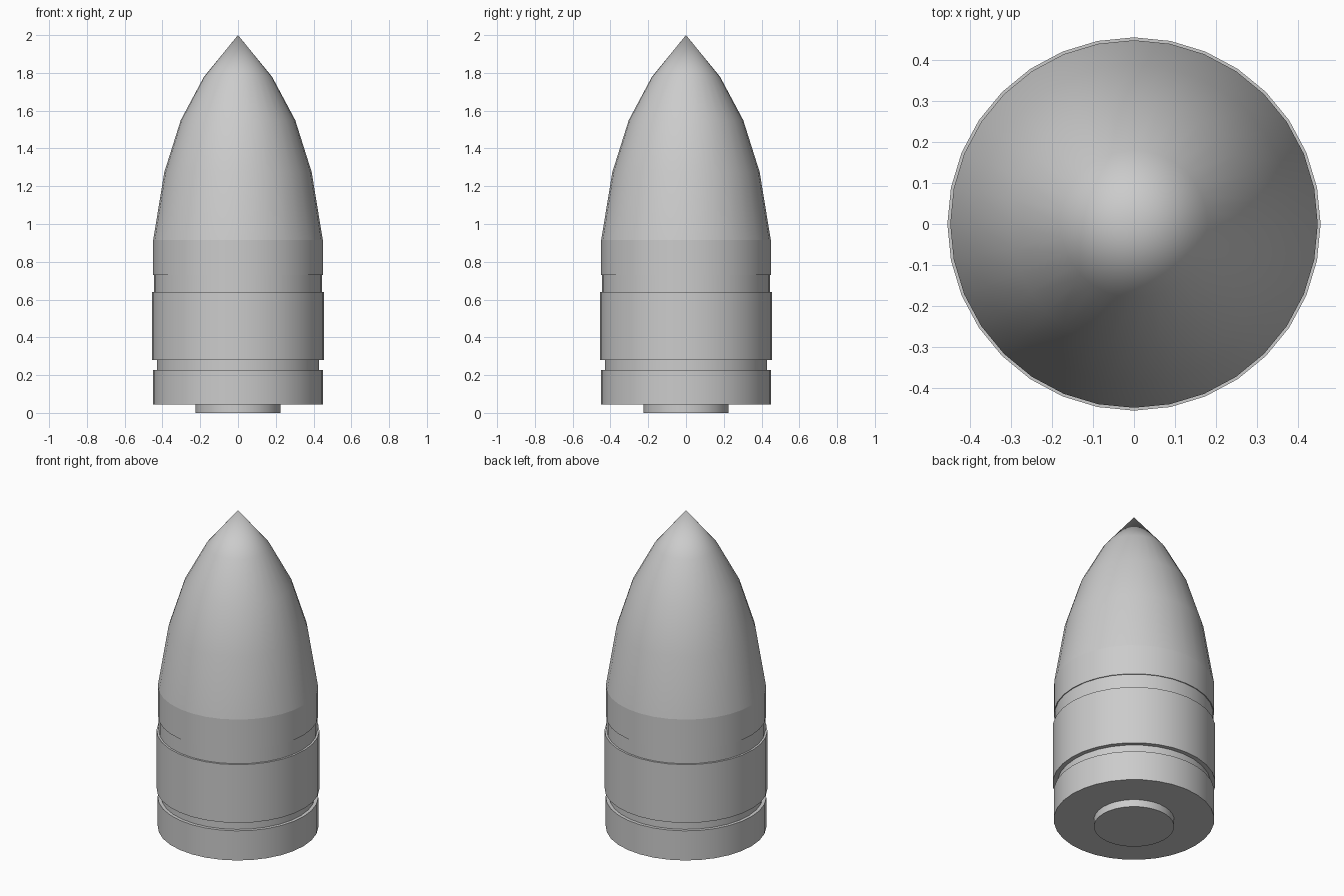
import bpy
import bmesh
import math

SIDES = 32

cube = bpy.data.objects.get("Cube")
if cube:
    bpy.data.objects.remove(cube, do_unlink=True)

# Single plain metal colour
metal = bpy.data.materials.new("grey metal")
metal.use_nodes = True
colour = (0.6, 0.6, 0.6, 1.0)
metal.diffuse_color = colour
metal.node_tree.nodes["Principled BSDF"].inputs["Base Color"].default_value = colour


def turned(name, profile, cap_bottom=True, cap_top=True):
    """Revolve a (radius, height) profile around z."""
    bm = bmesh.new()
    rings = []
    for r, z in profile:
        if r == 0:
            rings.append([bm.verts.new((0, 0, z))] * SIDES)
            continue
        angles = [2 * math.pi * i / SIDES for i in range(SIDES)]
        rings.append([bm.verts.new((r * math.cos(a), r * math.sin(a), z)) for a in angles])
    for low, high in zip(rings, rings[1:]):
        for i in range(SIDES):
            j = (i + 1) % SIDES
            corners = [low[i], low[j], high[j], high[i]]
            bm.faces.new(list(dict.fromkeys(corners)))
    if cap_bottom:
        bm.faces.new(rings[0][::-1])
    if cap_top:
        bm.faces.new(rings[-1])
    mesh = bpy.data.meshes.new(name)
    bm.to_mesh(mesh)
    bm.free()
    mesh.materials.append(metal)
    obj = bpy.data.objects.new(name, mesh)
    bpy.context.collection.objects.link(obj)
    bpy.ops.object.select_all(action="DESELECT")
    obj.select_set(True)
    bpy.context.view_layer.objects.active = obj
    bpy.ops.object.shade_smooth_by_angle(angle=math.radians(40))
    return obj


# Primer disc under the base
turned("primer", [(0.225, 0), (0.225, 0.045)], cap_top=False)

# Casing: rim, extractor groove and main wall in one turned piece
turned("casing", [
    (0.45, 0.045), (0.45, 0.228),
    (0.43, 0.228), (0.43, 0.28),
    (0.456, 0.28), (0.456, 0.64),
    (0.444, 0.64), (0.444, 0.73),
])

# Straight shank of the projectile
turned("shank", [(0.444, 0.73), (0.449, 0.73), (0.449, 0.915)],
       cap_bottom=False, cap_top=False)

# Pointed nose
turned("nose", [
    (0.449, 0.915), (0.39, 1.275), (0.303, 1.55), (0.18, 1.78), (0, 2.0),
], cap_bottom=False, cap_top=False)
